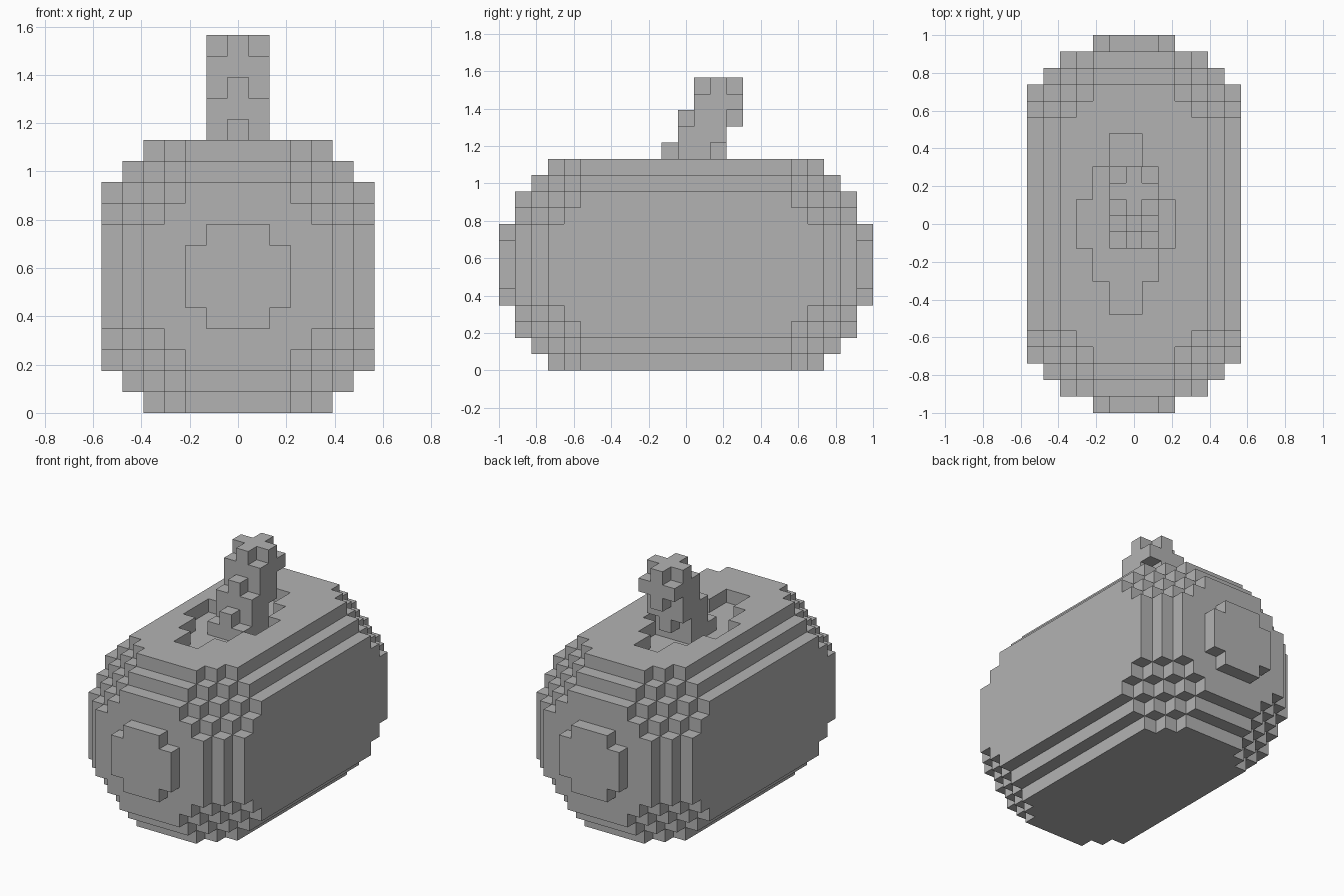
import bpy
import bmesh
from itertools import product
from mathutils import Vector

cube = bpy.data.objects.get("Cube")
if cube:
    bpy.data.objects.remove(cube, do_unlink=True)

UNIT = 2 / 23  # edge of one block

grey = bpy.data.materials.new("plain_grey")
grey.use_nodes = True
grey.diffuse_color = (0.45, 0.45, 0.45, 1)
grey.node_tree.nodes["Principled BSDF"].inputs["Base Color"].default_value = grey.diffuse_color


def build_blocks(name, cells):
    """Skin a set of block cells with flat faces, then merge the coplanar ones."""
    bm = bmesh.new()
    corners = {}

    def corner(point):
        key = tuple(round(2 * c) for c in point)
        if key not in corners:
            corners[key] = bm.verts.new(point * UNIT)
        return corners[key]

    for cell in cells:
        centre = Vector(cell) + Vector((0, 0, 0.5))
        for axis, side in product(range(3), (-1, 1)):
            step = [0, 0, 0]
            step[axis] = side
            if tuple(c + s for c, s in zip(cell, step)) in cells:
                continue
            normal = Vector(step)
            u = Vector([float(i == (axis + 1) % 3) for i in range(3)])
            v = normal.cross(u)
            mid = centre + normal / 2
            bm.faces.new([corner(mid + (u * a + v * b) / 2)
                          for a, b in ((-1, -1), (1, -1), (1, 1), (-1, 1))])
    bmesh.ops.dissolve_limit(bm, angle_limit=0.01, verts=bm.verts, edges=bm.edges)
    mesh = bpy.data.meshes.new(name)
    bm.to_mesh(mesh)
    bm.free()
    mesh.materials.append(grey)
    obj = bpy.data.objects.new(name, mesh)
    bpy.context.collection.objects.link(obj)
    return obj


# Body: a box of blocks with stepped edges and corners and a hollow in the top
def in_body(x, y, z):
    dx, dy, dz = 6 - abs(x), 10 - abs(y), min(z, 12 - z)
    stepped = min(dx + dy, dy + dz, dx + dz) >= 2 and dx + dy + dz >= 6
    hollow = z == 12 and abs(x + 0.5) < 3 - abs(y) // 2
    return stepped and not hollow


body = {c for c in product(range(-6, 7), range(-10, 11), range(13)) if in_body(*c)}
build_blocks("body", body)

# Raised round plates on both ends
for name, y in (("front_plate", -11), ("back_plate", 11)):
    plate = {(x, y, z) for x, z in product(range(-2, 3), range(4, 9))
             if abs(x) + abs(z - 6) < 4}
    build_blocks(name, plate)

# Stem: square layers leaning backwards, joined by layers with a narrow nose and tail
stem = set()
for i in range(3):
    z = 12 + 2 * i
    stem |= {(x, y, z) for x, y in product((-1, 0, 1), range(i - 1, i + 2))}
    if i < 2:
        stem |= {(x, y, z + 1) for x, y in product((-1, 0, 1), (i, i + 1))}
        stem |= {(0, i - 1, z + 1), (0, i + 2, z + 1)}
# Cross-shaped tip
stem |= {(x, y, 17) for x, y in product((-1, 0, 1), (1, 2, 3)) if x == 0 or y == 2}
build_blocks("stem", stem)
